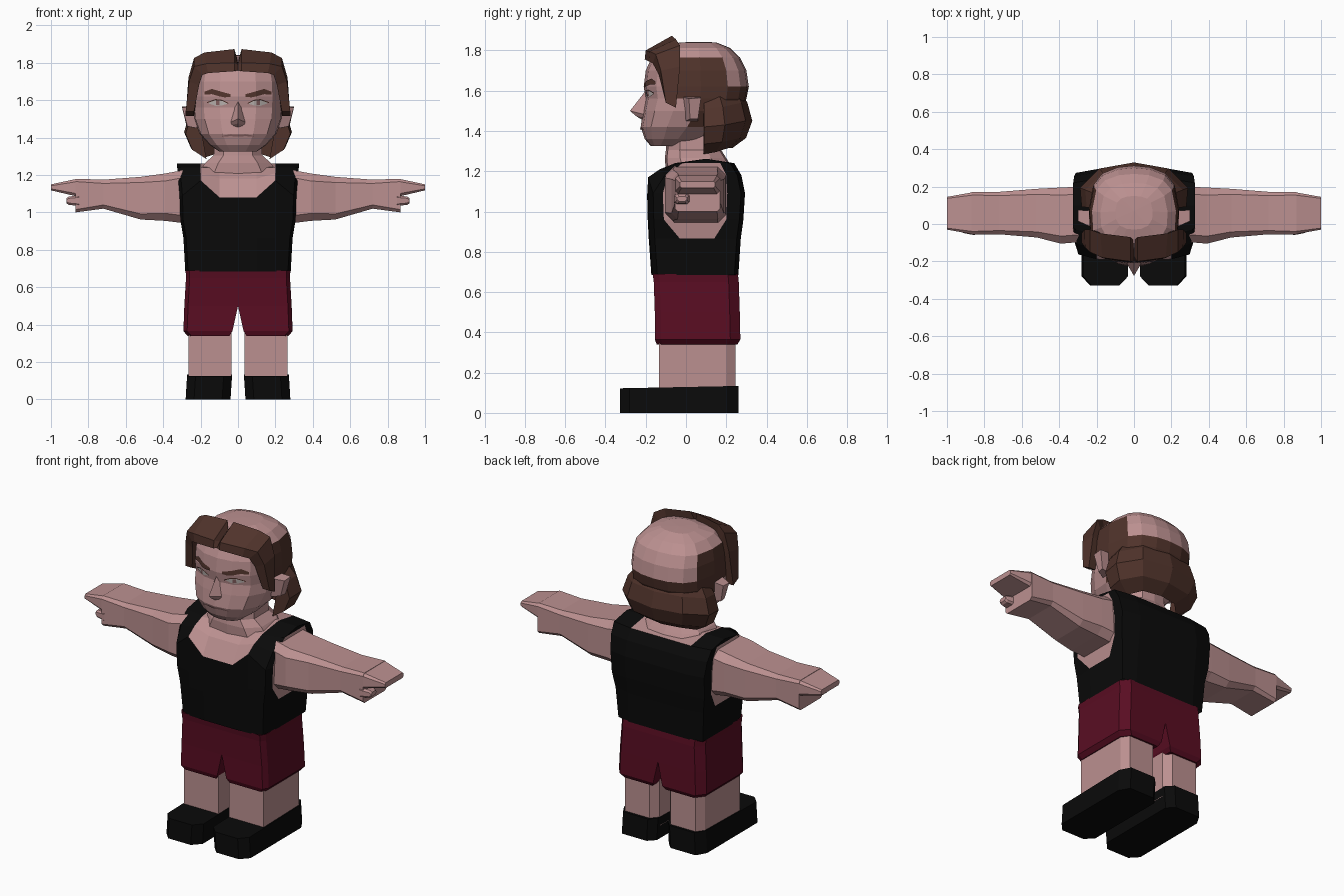
import bpy, bmesh
from mathutils import Vector
from mathutils.bvhtree import BVHTree

if "Cube" in bpy.data.objects:
    bpy.data.objects.remove(bpy.data.objects["Cube"])


def material(name, r, g, b):
    m = bpy.data.materials.new(name)
    m.diffuse_color = (r, g, b, 1)
    m.use_nodes = True
    m.node_tree.nodes["Principled BSDF"].inputs["Base Color"].default_value = m.diffuse_color
    return m


SKIN = material("skin", 0.5, 0.28, 0.28)
BLACK = material("black cloth", 0.003, 0.003, 0.003)
RED = material("dark red cloth", 0.1, 0.004, 0.016)
HAIR = material("brown hair", 0.08, 0.033, 0.024)
LIP = material("dusky lip", 0.26, 0.13, 0.13)
EYE = material("pale eye", 0.55, 0.5, 0.48)


def loft(name, rings, mats, closed=True, caps=(False, False), rule=None):
    """Skin rings of points for x >= 0, mirror to the other side and weld."""
    bm = bmesh.new()
    for s in (1, -1):
        vs = [[bm.verts.new((s * p[0], p[1], p[2])) for p in ring] for ring in rings]
        n = len(rings[0])
        for i in range(len(rings) - 1):
            for j in range(n if closed else n - 1):
                k = (j + 1) % n
                f = bm.faces.new((vs[i][j], vs[i][k], vs[i + 1][k], vs[i + 1][j]))
                if rule:
                    f.material_index = rule(i, j)
        if caps[0]:
            bm.faces.new(vs[0])
        if caps[1]:
            bm.faces.new(vs[-1])
    bmesh.ops.remove_doubles(bm, verts=bm.verts, dist=0.0005)
    bmesh.ops.recalc_face_normals(bm, faces=bm.faces)
    me = bpy.data.meshes.new(name)
    bm.to_mesh(me)
    bm.free()
    for m in mats:
        me.materials.append(m)
    ob = bpy.data.objects.new(name, me)
    bpy.context.collection.objects.link(ob)
    return ob


# Shoes: chamfered outline, raised slightly at the heel
sole = [(.04, -.28), (.085, -.328), (.235, -.328), (.28, -.28), (.28, .2), (.245, .26), (.08, .26), (.04, .22)]
loft("shoes", [[(x, y, 0) for x, y in sole],
               [(x - .008, y, .122 + .02 * (y + .33)) for x, y in sole]],
     [BLACK], caps=(True, True))

# Lower legs
leg = [(.035, -.135), (.265, -.135), (.265, .2), (.235, .245), (.07, .245), (.035, .2)]
loft("legs", [[(x, y, z) for x, y in leg] for z in (.08, .4)], [SKIN])


# Shorts: each half narrows inward below the crotch
def shorts_ring(z, xi, xo, yf, yb):
    return [(xi, yf, z), (xo - .02, yf, z), (xo, yf + .03, z), (xo, yb - .05, z),
            (xo - .04, yb, z), (xi, yb, z)]


loft("shorts", [shorts_ring(.34, .045, .27, -.145, .255), shorts_ring(.365, .03, .292, -.155, .27),
                shorts_ring(.5, 0, .287, -.155, .267), shorts_ring(.65, 0, .278, -.16, .262),
                shorts_ring(.69, 0, .28, -.165, .258)],
     [RED], caps=(True, False))


# Torso: tank top with skin showing at neckline and arm holes
def torso_ring(z, w, yf, yb, s1, s2, zm=None, zo=None):
    zm, zo = zm or z, zo or z
    return [(0, yf, z), (.1, yf, z), (.2, yf + .005, zm), (w - .015, yf + .03, zo), (w, s1, zo),
            (w, s2, zo), (w, yb - .02, zo), (.2, yb, zo), (0, yb, zo)]


torso = [torso_ring(.685, .282, -.172, .26, -.03, .14),
         torso_ring(.865, .292, -.185, .272, -.03, .14),
         torso_ring(.96, .308, -.19, .285, -.11, .2),
         torso_ring(1.08, .312, -.193, .293, -.115, .205, 1.17, 1.09),
         torso_ring(1.18, .32, -.135, .275, -.09, .2, 1.21, 1.18),
         torso_ring(1.24, .325, -.06, .24, -.02, .17)]
torso.append([(p[0], .1, 1.262) for p in torso[-1]])


def torso_rule(i, j):
    neck = j < 2 and i >= 3
    nape = j == 7 and i == 5
    hole = j == 4 and 1 <= i <= 4
    return 1 if neck or nape or hole else 0


loft("tank_top", torso, [BLACK, SKIN], closed=False, rule=torso_rule)


# Neck flowing into the shoulders
def oval(z, w, yf, yb):
    h = (yb - yf) / 4
    return [(0, yf, z), (.6 * w, yf + .01, z), (w, yf + h, z), (w, yb - h, z),
            (.6 * w, yb - .01, z), (0, yb, z)]


loft("neck", [oval(1.2, .22, -.1, .24), oval(1.265, .175, -.105, .2), oval(1.305, .13, -.1, .175),
              oval(1.42, .125, -.09, .17)], [SKIN], closed=False)


# Arms: chamfered box sections along x
def arm_ring(x, y0, y1, z0, z1, c=.04):
    return [(x, y0 + c, z0), (x, y1 - c, z0), (x, y1, z0 + c), (x, y1, z1 - c),
            (x, y1 - c, z1), (x, y0 + c, z1), (x, y0, z1 - c), (x, y0, z0 + c)]


loft("arms", [arm_ring(.27, -.095, .2, .94, 1.23), arm_ring(.39, -.105, .195, .955, 1.208),
              arm_ring(.52, -.072, .188, .962, 1.19, .03), arm_ring(.72, -.055, .172, 1.02, 1.175, .02),
              arm_ring(.87, -.055, .17, 1.0, 1.18, .015)], [SKIN], caps=(False, True))
loft("fingers", [arm_ring(.86, -.055, .17, 1.085, 1.18, .015),
                 arm_ring(1.0, -.03, .145, 1.118, 1.15, .008)], [SKIN], caps=(False, True))
loft("thumbs", [arm_ring(.85, -.06, .02, 1.035, 1.09, .01),
                arm_ring(.905, -.05, .01, 1.04, 1.085, .01),
                arm_ring(.918, -.045, .005, 1.05, 1.075, .01)], [SKIN], caps=(False, True))

# Head: bald crown, hair on the sides and lower back
front = [(0, 1), (.4, .94), (.76, .72), (.97, .28)]
back = [(1, .2), (.9, .65), (.7, .86), (.36, .97), (0, 1)]


def head_ring(z, w, yf, yb):
    c = yf + .43 * (yb - yf)
    return ([(x * w, c + t * (yf - c), z) for x, t in front] +
            [(x * w, c + t * (yb - c), z) for x, t in back])


head_data = [(1.325, .1, -.175, -.02), (1.36, .15, -.205, .1), (1.42, .205, -.225, .2),
             (1.5, .235, -.213, .27), (1.56, .24, -.2, .3), (1.62, .242, -.21, .312),
             (1.7, .238, -.2, .3), (1.765, .225, -.17, .268), (1.812, .18, -.125, .22),
             (1.84, .1, -.03, .15)]


def head_rule(i, j):
    sides = (j == 3 and 4 <= i <= 6) or (j == 4 and 2 <= i <= 6)
    return 1 if sides or (j >= 5 and 2 <= i <= 4) else 0


rings = [head_ring(*d) for d in head_data]
rings.insert(0, [(0, -.1, 1.33)] * 9)
rings.append([(0, .07, 1.842)] * 9)
head = loft("head", rings, [SKIN, HAIR], closed=False, rule=lambda i, j: head_rule(i - 1, j))

# Ears
loft("ears", [[(.22, -.02, 1.57), (.22, .07, 1.57), (.22, .06, 1.45), (.22, 0, 1.45)],
              [(.298, .015, 1.56), (.3, .075, 1.565), (.275, .06, 1.46), (.27, .02, 1.46)]],
     [SKIN], caps=(False, True))

# Nose
loft("nose", [[(0, -.2, 1.6), (.015, -.19, 1.6)], [(0, -.278, 1.5), (.045, -.2, 1.48)],
              [(0, -.25, 1.475), (.04, -.2, 1.465)], [(0, -.21, 1.45), (.03, -.2, 1.455)]],
     [SKIN], closed=False)

# Back hair roll from ear to ear
sections = [(.272, .09, -.02), (.28, .19, -.01), (.18, .29, .01), (0, .322, .01)]
roll = []
for x, y, dz in sections:
    roll.append([(x * s, .08 + (y - .08) * s, z + dz) for s, z in
                 ((.8, 1.58), (.93, 1.53), (1.03, 1.44), (.9, 1.355), (.62, 1.305))])
loft("back_hair", roll, [HAIR], caps=(True, False))

# Fringe with centre parting and side curtains
loft("fringe", [[(0, -.2, 1.76), (0, -.17, 1.79), (0, -.09, 1.81), (0, -.09, 1.76)],
                [(.02, -.205, 1.755), (.02, -.2, 1.8), (.02, -.07, 1.873), (.02, -.08, 1.76)],
                [(.16, -.185, 1.745), (.17, -.18, 1.795), (.18, -.05, 1.855), (.16, -.06, 1.76)],
                [(.19, -.165, 1.735), (.235, -.15, 1.78), (.235, -.03, 1.825), (.19, -.04, 1.74)],
                [(.208, -.135, 1.68), (.262, -.125, 1.7), (.265, -.03, 1.72), (.21, -.04, 1.68)],
                [(.235, -.1, 1.54), (.28, -.1, 1.54), (.28, -.05, 1.515), (.235, -.05, 1.515)]],
     [HAIR], caps=(False, True))

# Thin face details laid on the head surface
surface = BVHTree.FromPolygons([v.co for v in head.data.vertices],
                               [list(p.vertices) for p in head.data.polygons])


def face_strip(name, spans, mat, lift=.005):
    def on_face(x, z):
        hit = surface.ray_cast(Vector((x, -1, z)), Vector((0, 1, 0)))[0]
        return (x, hit.y - lift, z)
    loft(name, [[on_face(x, a), on_face(x, (a + b) / 2), on_face(x, b)] for x, a, b in spans],
         [mat], closed=False)


face_strip("eyebrows", [(.04, 1.618, 1.632), (.07, 1.615, 1.64), (.097, 1.62, 1.648),
                        (.14, 1.632, 1.66), (.18, 1.63, 1.645)], HAIR)
face_strip("eyes", [(.06, 1.58, 1.584), (.085, 1.572, 1.597), (.12, 1.57, 1.6),
                    (.155, 1.582, 1.588)], EYE, .004)
face_strip("irises", [(.1, 1.574, 1.598), (.118, 1.574, 1.598)], LIP, .006)
face_strip("eyelids", [(.05, 1.58, 1.585), (.085, 1.596, 1.602), (.12, 1.6, 1.606),
                       (.165, 1.585, 1.59)], HAIR, .006)
face_strip("mouth", [(0, 1.405, 1.417), (.04, 1.408, 1.418), (.085, 1.404, 1.41)], LIP)
